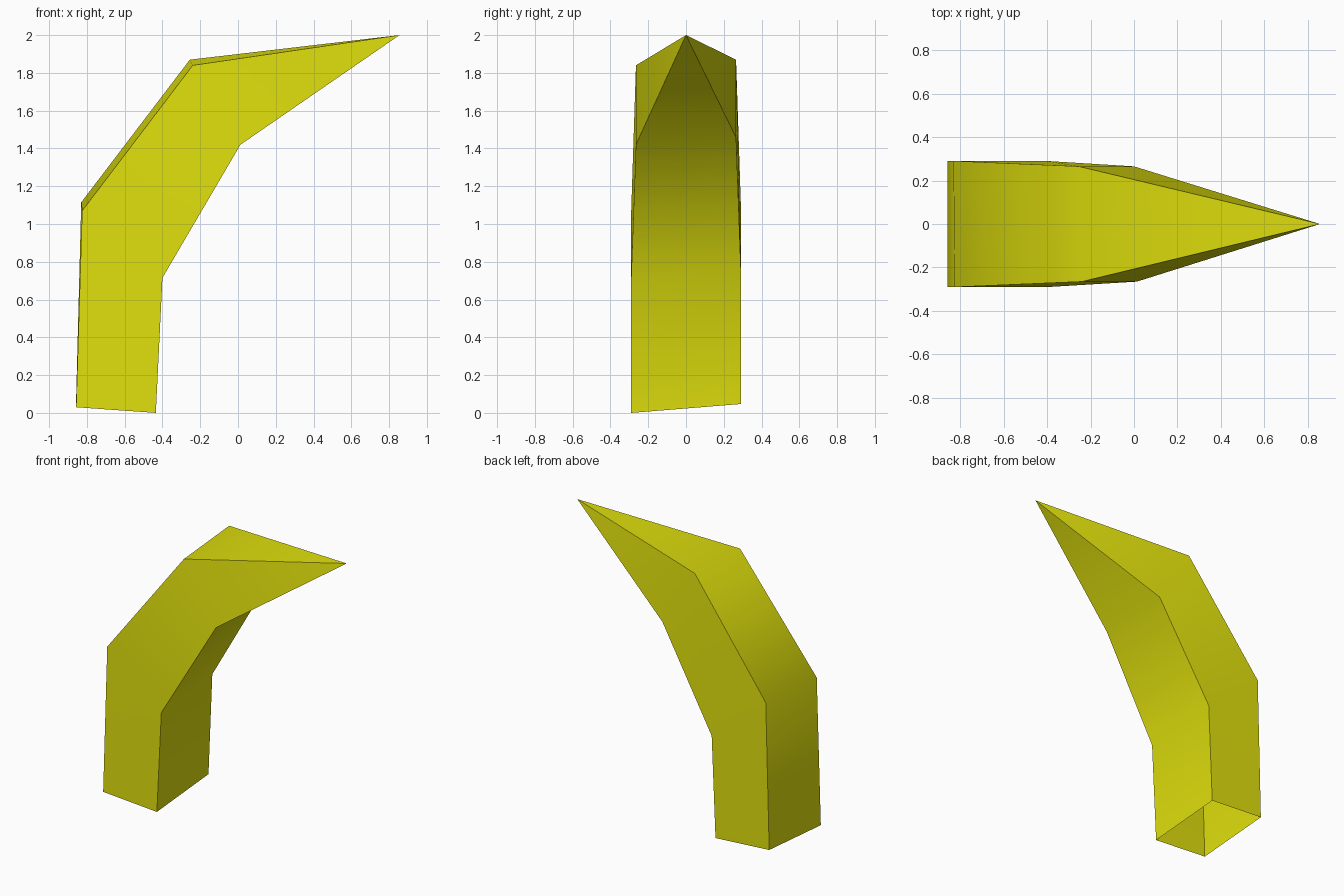
import bpy, bmesh, math

if "Cube" in bpy.data.objects:
    bpy.data.objects.remove(bpy.data.objects["Cube"])

yellow = bpy.data.materials.new("yellow")
yellow.diffuse_color = (0.75, 0.75, 0.004, 1)
yellow.use_nodes = True
yellow.node_tree.nodes["Principled BSDF"].inputs["Base Color"].default_value = yellow.diffuse_color

# Rings of the bent claw: half width, then (x, z) of the four corners:
# front outer, front inner, back inner, back outer
rings = [
    (0.29, (-0.857, 0.03), (-0.435, 0.0), (-0.435, 0.047), (-0.857, 0.075)),
    (0.29, (-0.825, 1.07), (-0.40, 0.715), (-0.405, 0.765), (-0.83, 1.115)),
    (0.265, (-0.24, 1.84), (0.013, 1.42), (0.0, 1.458), (-0.255, 1.87)),
]

bm = bmesh.new()
loops = []
for w, *corners in rings:
    loops.append([bm.verts.new((x, s * w, z)) for (x, z), s in zip(corners, (-1, -1, 1, 1))])

# Side walls; the bottom stays open
for a, b in zip(loops, loops[1:]):
    for i in range(4):
        j = (i + 1) % 4
        bm.faces.new((a[i], a[j], b[j], b[i]))

# Pointed tip
tip = bm.verts.new((0.855, 0, 2.0))
for i in range(4):
    bm.faces.new((loops[-1][i], loops[-1][(i + 1) % 4], tip))

mesh = bpy.data.meshes.new("claw")
bm.to_mesh(mesh)
bm.free()
mesh.materials.append(yellow)
claw = bpy.data.objects.new("claw", mesh)
bpy.context.collection.objects.link(claw)

# Soft bends along the length, crisp corner edges
bpy.context.view_layer.objects.active = claw
claw.select_set(True)
bpy.ops.object.shade_smooth_by_angle(angle=math.radians(60))
